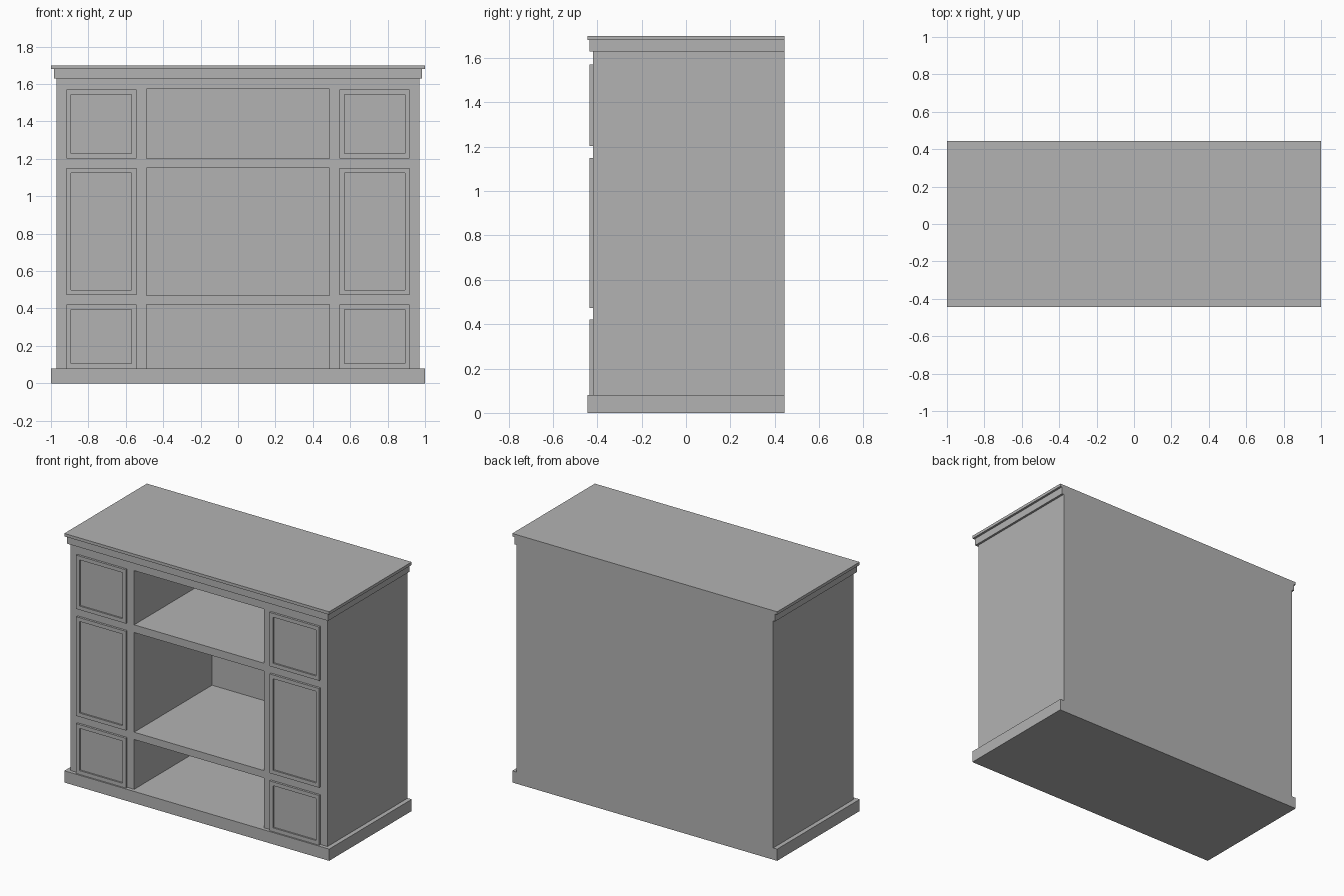
import bpy
import bmesh

old = bpy.data.objects.get("Cube")
if old:
    bpy.data.objects.remove(old, do_unlink=True)

# Single plain finish
grey = bpy.data.materials.new("plain_grey")
grey.use_nodes = True
COLOUR = (0.45, 0.45, 0.45, 1)
grey.diffuse_color = COLOUR
grey.node_tree.nodes["Principled BSDF"].inputs["Base Color"].default_value = COLOUR

BACK = 0.445    # rear plane shared by every part
FACE = -0.42    # front plane of the carcass


def box(name, x, y, z, recess=None):
    """Box from (min, max) ranges; recess = (border, depth) sinks the front face."""
    bm = bmesh.new()
    bmesh.ops.create_cube(bm, size=1)
    for v in bm.verts:
        v.co = [r[0] if c < 0 else r[1] for c, r in zip(v.co, (x, y, z))]
    bm.normal_update()
    if recess:
        border, depth = recess
        front = min(bm.faces, key=lambda f: f.calc_center_median().y)
        bmesh.ops.inset_region(bm, faces=[front], thickness=border)
        # Sink a copy of the inner rim so the walls stay square
        sunk = bmesh.ops.extrude_discrete_faces(bm, faces=[front])["faces"][0]
        for v in sunk.verts:
            v.co.y += depth
    mesh = bpy.data.meshes.new(name)
    bm.to_mesh(mesh)
    bm.free()
    mesh.materials.append(grey)
    obj = bpy.data.objects.new(name, mesh)
    bpy.context.collection.objects.link(obj)
    return obj


# Plinth, stepped cornice and top
box("plinth", (-1, 1), (-BACK, BACK), (0, 0.08))
box("cornice", (-0.985, 0.985), (-0.435, BACK), (1.63, 1.68))
box("top_slab", (-1, 1), (-BACK, BACK), (1.68, 1.70))

# Back, shelves and top rail of the open centre
box("back_panel", (-0.49, 0.49), (0.42, BACK), (0.08, 1.63))
for name, z in (("lower_shelf", (0.42, 0.47)),
                ("upper_shelf", (1.15, 1.203)),
                ("top_rail", (1.573, 1.63))):
    box(name, (-0.49, 0.49), (FACE, 0.42), z)

# Side cabinets with three recessed doors each
doors = (("lower", (0.08, 0.42)), ("middle", (0.473, 1.15)), ("upper", (1.203, 1.57)))
for side, s in (("left", 1), ("right", -1)):
    box(side + "_cabinet", sorted((s * 0.49, s * 0.97)), (FACE, BACK), (0.08, 1.63))
    for level, z in doors:
        box(f"{side}_{level}_door", sorted((s * 0.543, s * 0.918)),
            (-0.435, FACE), z, recess=(0.037, 0.011))
